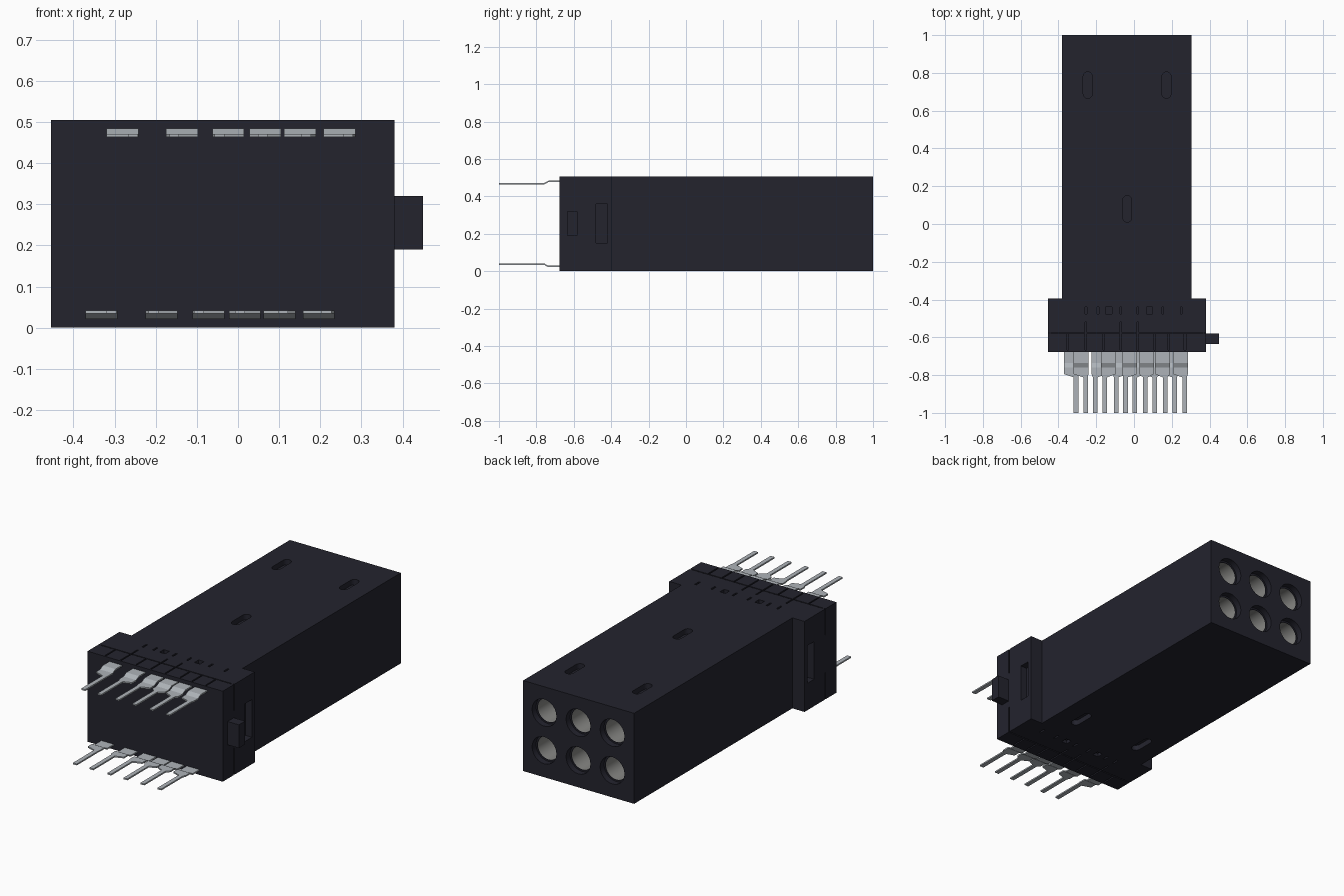
import bpy, bmesh, math
from mathutils import Matrix

if "Cube" in bpy.data.objects:
    bpy.data.objects.remove(bpy.data.objects["Cube"])


def material(name, rgb):
    m = bpy.data.materials.new(name)
    m.use_nodes = True
    m.diffuse_color = (*rgb, 1)
    m.node_tree.nodes["Principled BSDF"].inputs["Base Color"].default_value = (*rgb, 1)
    return m


PLASTIC = material("dark plastic", (0.017, 0.017, 0.027))
METAL = material("light metal", (0.42, 0.45, 0.48))
LINING = material("grey metal", (0.24, 0.24, 0.23))
H = 0.505


def finish(name, bm, mat):
    mesh = bpy.data.meshes.new(name)
    bm.to_mesh(mesh)
    bm.free()
    mesh.materials.append(mat)
    ob = bpy.data.objects.new(name, mesh)
    bpy.context.collection.objects.link(ob)
    return ob


def add_box(bm, x0, x1, y0, y1, z0, z1):
    centre = Matrix.Translation(((x0 + x1) / 2, (y0 + y1) / 2, (z0 + z1) / 2))
    size = Matrix.Diagonal((x1 - x0, y1 - y0, z1 - z0, 1))
    bmesh.ops.create_cube(bm, size=1, matrix=centre @ size)


def boxes(name, specs, mat=PLASTIC):
    bm = bmesh.new()
    for s in specs:
        add_box(bm, *s)
    return finish(name, bm, mat)


def add_prism(bm, points, z0, z1):
    face = bm.faces.new([bm.verts.new((x, y, z0)) for x, y in points])
    res = bmesh.ops.extrude_face_region(bm, geom=[face])
    top = [v for v in res["geom"] if isinstance(v, bmesh.types.BMVert)]
    bmesh.ops.translate(bm, verts=top, vec=(0, 0, z1 - z0))


def add_cylinder(bm, x, z, r, y0, y1, caps=True):
    mat = Matrix.Translation((x, (y0 + y1) / 2, z)) @ Matrix.Rotation(math.pi / 2, 4, "X")
    bmesh.ops.create_cone(bm, cap_ends=caps, segments=32, radius1=r, radius2=r,
                          depth=y1 - y0, matrix=mat)


def cut(target, cutter):
    cutter.hide_render = True
    mod = target.modifiers.new("cut", "BOOLEAN")
    mod.object, mod.operation, mod.solver = cutter, "DIFFERENCE", "EXACT"
    bpy.context.view_layer.objects.active = target
    bpy.ops.object.modifier_apply(modifier=mod.name)
    bpy.data.objects.remove(cutter)


# Long housing with six stepped bores in its back
housing = boxes("housing", [(-0.38, 0.305, -0.42, 1, 0, H)])
cells = [(x, z) for x in (-0.245, -0.035, 0.175) for z in (0.15, 0.36)]
for radius, start in ((0.075, 0.965), (0.066, 0.4)):
    bm = bmesh.new()
    for x, z in cells:
        add_cylinder(bm, x, z, radius, start, 1.05)
    cut(housing, finish("bore_cutter", bm, PLASTIC))

# Round-ended slots in the top and bottom of the housing
bm = bmesh.new()
for x, y, z in ((-0.245, 0.735, H), (0.172, 0.735, H), (-0.036, 0.08, H),
                (-0.245, -0.23, 0), (0.172, -0.23, 0)):
    outline = []
    for k in range(18):
        a = math.pi * (k if k < 9 else k - 1) / 8
        outline.append((x + 0.024 * math.cos(a),
                        y + 0.024 * math.sin(a) + (0.046 if k < 9 else -0.046)))
    add_prism(bm, outline, z - 0.03, z + 0.03)
bmesh.ops.recalc_face_normals(bm, faces=bm.faces)
cut(housing, finish("slot_cutter", bm, PLASTIC))

# Metal linings: open sleeves closed at the deep end, seen from inside
bm = bmesh.new()
for x, z in cells:
    add_cylinder(bm, x, z, 0.0655, 0.41, 0.962)
front_caps = [f for f in bm.faces if f.calc_center_median().y > 0.96]
bmesh.ops.delete(bm, geom=front_caps, context="FACES_ONLY")
bmesh.ops.reverse_faces(bm, faces=bm.faces)
linings = finish("socket_linings", bm, LINING)

# Wide front collar
collar = boxes("collar", [(-0.455, 0.38, -0.677, -0.395, 0, H)])

# Pocket on each side of the collar
cut(collar, boxes("pocket_cutter", [
    (x - 0.04, x + 0.04, -0.48, -0.42, 0.15, 0.36) for x in (-0.455, 0.38)]))

# Seam around the collar, broken beside the latch
seam = (-0.581, -0.575)
specs = [(-0.44, 0.365, *seam, z - 0.008, z + 0.008) for z in (0, H)]
for x in (-0.455, 0.38):
    for z0, z1 in ((-0.01, 0.15), (0.36, H + 0.01)):
        specs.append((x - 0.006, x + 0.006, *seam, z0, z1))
cut(collar, boxes("seam_cutter", specs))

# Slits and small windows on the top and bottom of the collar
specs = []
for z in (0, H):
    for x in (-0.35, -0.255, -0.16, -0.07, 0.02, 0.11, 0.185, 0.27):
        end = -0.52 if x in (-0.255, -0.07, 0.02) else -0.582
        specs.append((x - 0.004, x + 0.004, -0.668, end, z - 0.01, z + 0.01))
    for x in (-0.255, -0.19, -0.133, -0.07, 0.02, 0.082, 0.152, 0.25):
        w = 0.017 if x in (-0.133, 0.082) else 0.005
        specs.append((x - w, x + w, -0.477, -0.44, z - 0.02, z + 0.02))
cut(collar, boxes("slit_cutter", specs))

# Latch on the left side
boxes("latch", [(0.36, 0.45, -0.635, -0.58, 0.19, 0.32)])


# Flat terminals: wide stepped blade that narrows to a pin
def terminals(name, items, upper):
    bm = bmesh.new()
    for left, right, pin in items:
        rows = [(-0.6, left, right, 0.024), (-0.735, left, right, 0.024),
                (-0.76, left, right, 0.037), (-0.795, left, right, 0.037),
                (-0.812, pin - 0.012, pin + 0.012, 0.037),
                (-1.0, pin - 0.012, pin + 0.012, 0.037)]
        rings = []
        for y, x0, x1, inset in rows:
            lo, hi = inset - 0.003, inset + 0.005
            if upper:
                lo, hi = H - hi, H - lo
            rings.append([bm.verts.new(p) for p in
                          ((x0, y, lo), (x1, y, lo), (x1, y, hi), (x0, y, hi))])
        for a, b in zip(rings, rings[1:]):
            for i in range(4):
                j = (i + 1) % 4
                bm.faces.new((a[i], a[j], b[j], b[i]))
        bm.faces.new(rings[0])
        bm.faces.new(rings[-1])
    bmesh.ops.recalc_face_normals(bm, faces=bm.faces)
    return finish(name, bm, METAL)


terminals("upper_terminals", [
    (-0.32, -0.242, -0.255), (-0.175, -0.097, -0.155), (-0.062, 0.015, -0.045),
    (0.028, 0.105, 0.06), (0.112, 0.19, 0.165), (0.208, 0.285, 0.268)], True)
terminals("lower_terminals", [
    (-0.37, -0.293, -0.307), (-0.225, -0.147, -0.205), (-0.11, -0.033, -0.095),
    (-0.022, 0.055, 0.005), (0.062, 0.14, 0.11), (0.158, 0.235, 0.215)], False)

# Smooth the round bores, keep the edges sharp
bpy.ops.object.select_all(action="DESELECT")
for ob in (housing, linings):
    ob.select_set(True)
bpy.context.view_layer.objects.active = housing
bpy.ops.object.shade_smooth_by_angle(angle=math.radians(30))
